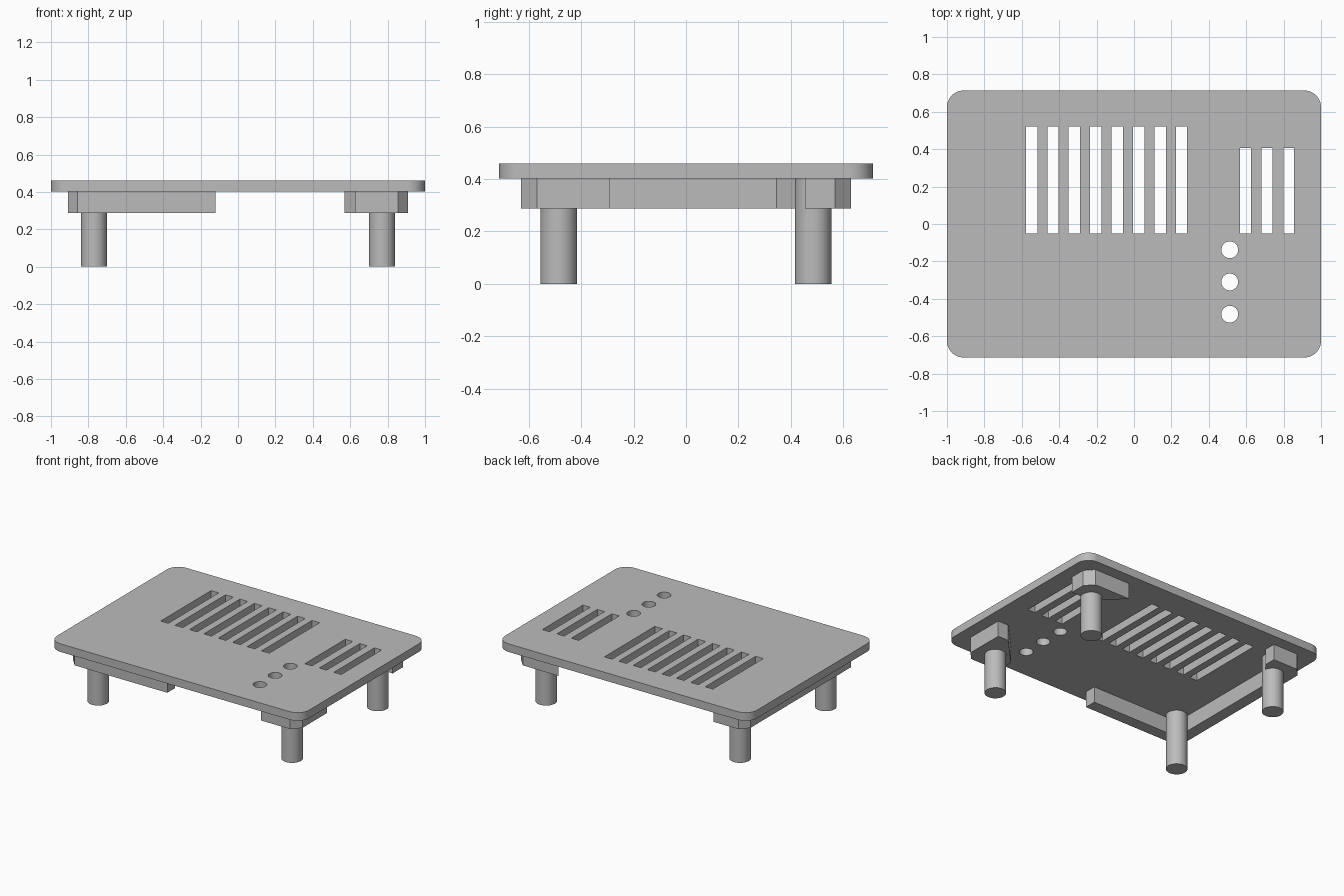
import bpy
import bmesh
from math import cos, sin, pi, radians

PLATE_TOP, PLATE_BOTTOM, BRACKET_BOTTOM = 0.46, 0.402, 0.288

if "Cube" in bpy.data.objects:
    bpy.data.objects.remove(bpy.data.objects["Cube"])

grey = bpy.data.materials.new("plain grey")
grey.use_nodes = True
colour = (0.5, 0.5, 0.5, 1)
grey.diffuse_color = colour
grey.node_tree.nodes["Principled BSDF"].inputs["Base Color"].default_value = colour


def arc(x, y, r, start, end, steps):
    return [(x + r * cos(start + (end - start) * i / steps),
             y + r * sin(start + (end - start) * i / steps)) for i in range(steps + 1)]


def rounded_rectangle(hx, hy, r):
    points = []
    for i, (sx, sy) in enumerate([(1, 1), (-1, 1), (-1, -1), (1, -1)]):
        points += arc(sx * (hx - r), sy * (hy - r), r, i * pi / 2, (i + 1) * pi / 2, 10)
    return points


def rectangle(x0, x1, y0, y1):
    return [(x0, y0), (x1, y0), (x1, y1), (x0, y1)]


def add_object(name, mesh):
    mesh.materials.clear()
    mesh.materials.append(grey)
    obj = bpy.data.objects.new(name, mesh)
    bpy.context.collection.objects.link(obj)
    bpy.ops.object.select_all(action="DESELECT")
    obj.select_set(True)
    bpy.context.view_layer.objects.active = obj
    bpy.ops.object.shade_smooth_by_angle(angle=radians(30))
    return obj


def slab(name, outlines, z0, z1):
    """Extrude a flat outline; any further outlines inside it become holes."""
    curve = bpy.data.curves.new(name, "CURVE")
    curve.dimensions = "2D"
    curve.fill_mode = "BOTH"
    curve.extrude = (z1 - z0) / 2
    for outline in outlines:
        spline = curve.splines.new("POLY")
        spline.points.add(len(outline) - 1)
        for point, (x, y) in zip(spline.points, outline):
            point.co = (x, y, 0, 1)
        spline.use_cyclic_u = True
    temp = bpy.data.objects.new("temp", curve)
    bpy.context.collection.objects.link(temp)
    bpy.context.view_layer.update()
    graph = bpy.context.evaluated_depsgraph_get()
    mesh = bpy.data.meshes.new_from_object(temp.evaluated_get(graph))
    bpy.data.objects.remove(temp)
    bm = bmesh.new()
    bm.from_mesh(mesh)
    bmesh.ops.remove_doubles(bm, verts=bm.verts, dist=0.0001)
    bmesh.ops.recalc_face_normals(bm, faces=bm.faces)
    bmesh.ops.translate(bm, verts=bm.verts, vec=(0, 0, (z0 + z1) / 2))
    bm.to_mesh(mesh)
    bm.free()
    return add_object(name, mesh)


# Top plate with long slots, short slots and round holes
outlines = [rounded_rectangle(1, 0.714, 0.09)]
for i in range(8):
    x = -0.578 + i * 0.1145
    outlines.append(rectangle(x, x + 0.061, -0.052, 0.52))
for i in range(3):
    x = 0.567 + i * 0.1155
    outlines.append(rectangle(x, x + 0.058, -0.052, 0.407))
for y in (-0.138, -0.31, -0.482):
    outlines.append(arc(0.512, y, 0.045, 0, 2 * pi, 32)[:-1])
slab("top_plate", outlines, PLATE_BOTTOM, PLATE_TOP)

# Corner brackets under the plate, each with a chamfered outer corner
brackets = {
    "front_left_bracket": [(0.625, -0.63), (0.855, -0.63), (0.91, -0.57), (0.91, -0.29),
                           (0.825, -0.29), (0.625, -0.5)],
    "back_left_bracket": [(0.91, 0.455), (0.91, 0.57), (0.855, 0.63), (0.57, 0.63),
                          (0.745, 0.455)],
    # The right side is one long rail joining both of its corners
    "right_rail": [(-0.12, -0.63), (-0.12, -0.545), (-0.825, -0.545), (-0.825, 0.345),
                   (-0.66, 0.545), (-0.66, 0.63), (-0.857, 0.63), (-0.91, 0.57),
                   (-0.91, -0.57), (-0.857, -0.63)],
}
for name, outline in brackets.items():
    slab(name, [outline], BRACKET_BOTTOM, PLATE_BOTTOM)

# Round legs
for side, x in (("left", 0.77), ("right", -0.77)):
    for end, y in (("front", -0.486), ("back", 0.486)):
        slab(f"{end}_{side}_leg", [arc(x, y, 0.07, 0, 2 * pi, 40)[:-1]], 0, PLATE_BOTTOM)
